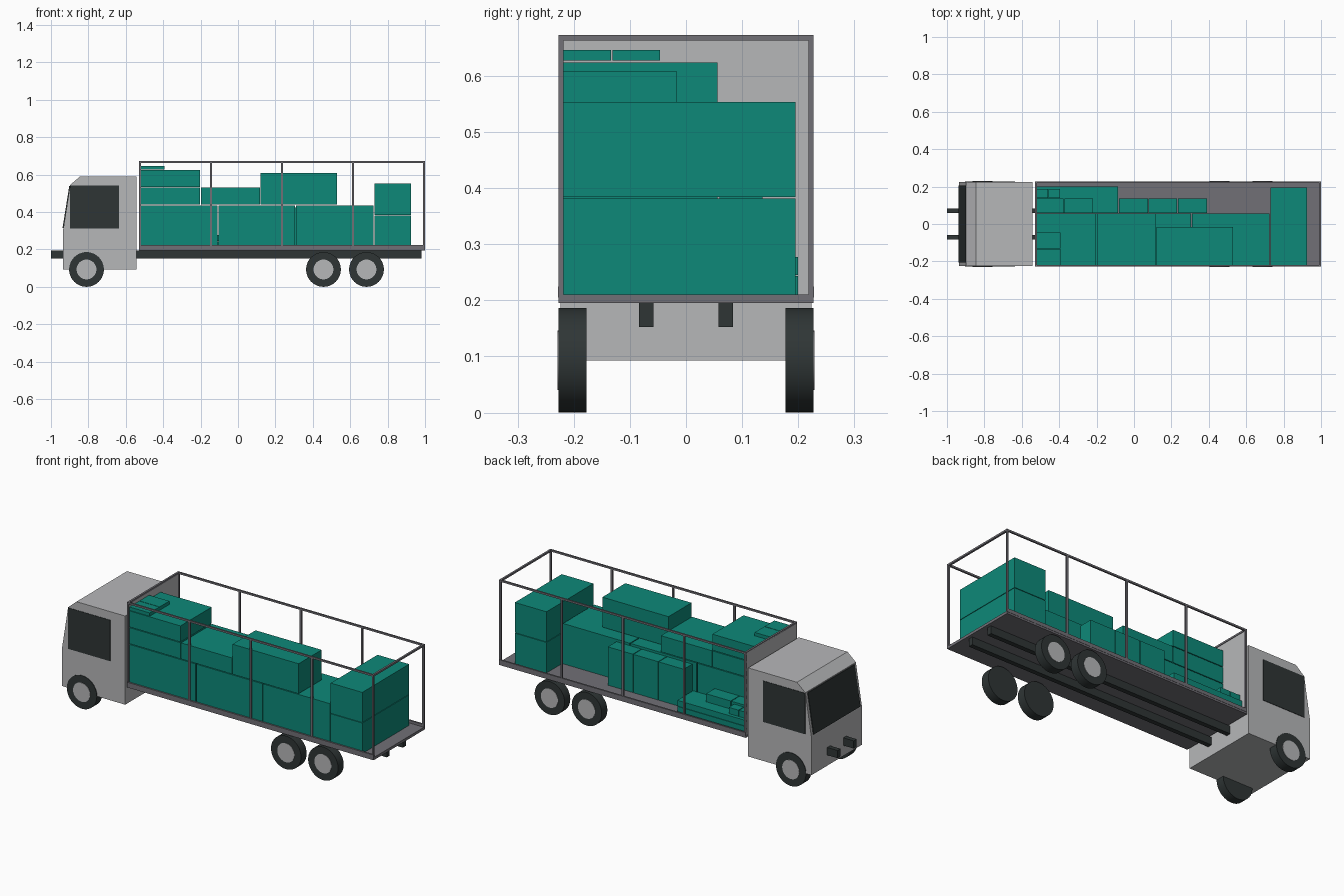
import bpy, bmesh, math
from mathutils import Vector

if "Cube" in bpy.data.objects:
    bpy.data.objects.remove(bpy.data.objects["Cube"])


def mat(name, rgb):
    m = bpy.data.materials.new(name)
    m.diffuse_color = (*rgb, 1)
    m.use_nodes = True
    m.node_tree.nodes["Principled BSDF"].inputs["Base Color"].default_value = m.diffuse_color
    return m


LIGHT = mat("light_grey", (0.47, 0.475, 0.485))
FRAME = mat("frame_grey", (0.165, 0.16, 0.18))
DARK = mat("dark_rubber", (0.028, 0.036, 0.036))
TEAL = mat("teal_cargo", (0.004, 0.25, 0.19))


def add(name, bm, *mats):
    bmesh.ops.recalc_face_normals(bm, faces=bm.faces)
    me = bpy.data.meshes.new(name)
    bm.to_mesh(me)
    bm.free()
    ob = bpy.data.objects.new(name, me)
    bpy.context.collection.objects.link(ob)
    for m in mats:
        me.materials.append(m)
    return ob


def box(name, x, y, z, m):
    """Box from (min, max) pairs on each axis."""
    bm = bmesh.new()
    bmesh.ops.create_cube(bm, size=1)
    for v in bm.verts:
        v.co = Vector([r[0] if c < 0 else r[1] for c, r in zip(v.co, (x, y, z))])
    return add(name, bm, m)


def prism(name, profile, y0, y1, m):
    """Extrude an x-z profile along y."""
    bm = bmesh.new()
    f = bm.faces.new([bm.verts.new((x, y0, z)) for x, z in profile])
    new = bmesh.ops.extrude_face_region(bm, geom=[f])["geom"]
    bmesh.ops.translate(bm, vec=(0, y1 - y0, 0),
                        verts=[g for g in new if isinstance(g, bmesh.types.BMVert)])
    return add(name, bm, m)


def cylinder(name, x, z, r, y0, y1, m):
    n = 40
    pts = [(x + r * math.cos(2 * math.pi * i / n), z + r * math.sin(2 * math.pi * i / n))
           for i in range(n)]
    ob = prism(name, pts, min(y0, y1), max(y0, y1), m)
    bpy.context.view_layer.objects.active = ob
    ob.select_set(True)
    bpy.ops.object.shade_smooth_by_angle(angle=math.radians(35))
    ob.select_set(False)


# Cab with slanted windscreen and chamfered roof front
prism("cab", [(-0.935, 0.093), (-0.935, 0.305), (-0.897, 0.545), (-0.845, 0.59),
              (-0.543, 0.59), (-0.543, 0.093)], -0.224, 0.224, LIGHT)
prism("windscreen", [(-0.933, 0.315), (-0.938, 0.315), (-0.902, 0.54), (-0.897, 0.54)],
      -0.207, 0.207, DARK)
for s, side in ((-1, "right"), (1, "left")):
    box("side_window_" + side, (-0.897, -0.635), sorted((s * 0.22, s * 0.2265)),
        (0.313, 0.543), DARK)

# Chassis rails
for s, side in ((-1, "right"), (1, "left")):
    box("chassis_rail_" + side, (-1, 0.982), sorted((s * 0.058, s * 0.084)),
        (0.152, 0.195), DARK)

# Wheels: tyre with a hub disc on the outer side
for i, x in enumerate((-0.81, 0.457, 0.687)):
    for s, side in ((-1, "right"), (1, "left")):
        cylinder(f"tyre_{i}_{side}", x, 0.093, 0.093, s * 0.177, s * 0.227, DARK)
        cylinder(f"hub_{i}_{side}", x, 0.093, 0.053, s * 0.22, s * 0.229, LIGHT)

# Load deck, side sills and headboard
box("deck", (-0.53, 1.0), (-0.227, 0.227), (0.195, 0.21), FRAME)
box("headboard", (-0.53, -0.522), (-0.22, 0.22), (0.21, 0.668), LIGHT)
for s, side in ((-1, "right"), (1, "left")):
    box("side_sill_" + side, (-0.53, 1.0), sorted((s * 0.219, s * 0.2285)), (0.205, 0.225), FRAME)

# Cargo frame: posts, top rails and end bars
T = 0.011
for s, side in ((-1, "right"), (1, "left")):
    ys = sorted((s * 0.218, s * 0.227))
    for i in range(5):
        x = -0.53 + i * (1.53 - T) / 4
        box(f"post_{i}_{side}", (x, x + T), ys, (0.2, 0.673), FRAME)
    box("top_rail_" + side, (-0.53, 1.0), ys, (0.663, 0.673), FRAME)
box("front_top_bar", (-0.53, -0.53 + T), (-0.227, 0.227), (0.663, 0.673), FRAME)
box("rear_top_bar", (1.0 - T, 1.0), (-0.227, 0.227), (0.663, 0.673), FRAME)

# Cargo boxes: x range, y range, z range
NEAR = (-0.22, 0.056)
BACK = (0.06, 0.136)
cargo = {
    "large_box_1": ((-0.519, -0.11), NEAR, (0.21, 0.436)),
    "large_box_2": ((-0.104, 0.305), NEAR, (0.21, 0.436)),
    "large_box_3": ((0.31, 0.724), NEAR, (0.21, 0.436)),
    "middle_box_1": ((-0.519, -0.203), NEAR, (0.44, 0.53)),
    "middle_box_2": ((-0.199, 0.117), NEAR, (0.44, 0.53)),
    "upper_box": ((-0.519, -0.203), NEAR, (0.534, 0.624)),
    "tall_box": ((0.12, 0.53), (-0.22, -0.016), (0.44, 0.608)),
    "thin_box_1": ((-0.519, -0.394), (-0.22, -0.134), (0.627, 0.646)),
    "thin_box_2": ((-0.519, -0.394), (-0.131, -0.046), (0.627, 0.646)),
    "rear_box_lower": ((0.729, 0.925), (-0.22, 0.195), (0.21, 0.381)),
    "rear_box_upper": ((0.729, 0.925), (-0.22, 0.195), (0.384, 0.553)),
    "flat_box_1": ((-0.519, -0.086), (0.06, 0.2), (0.21, 0.243)),
    "flat_box_2": ((-0.519, -0.086), (0.06, 0.2), (0.245, 0.277)),
    "small_box_1": ((-0.372, -0.22), BACK, (0.28, 0.325)),
    "small_box_2": ((-0.519, -0.376), BACK, (0.28, 0.325)),
    "tiny_box_1": ((-0.519, -0.46), (0.139, 0.186), (0.28, 0.315)),
    "tiny_box_2": ((-0.456, -0.396), (0.139, 0.186), (0.28, 0.315)),
    "back_box_1": ((-0.081, 0.074), BACK, (0.21, 0.425)),
    "back_box_2": ((0.078, 0.231), BACK, (0.21, 0.425)),
    "back_box_3": ((0.235, 0.39), BACK, (0.21, 0.425)),
}
for name, (x, y, z) in cargo.items():
    box(name, x, y, z, TEAL)
